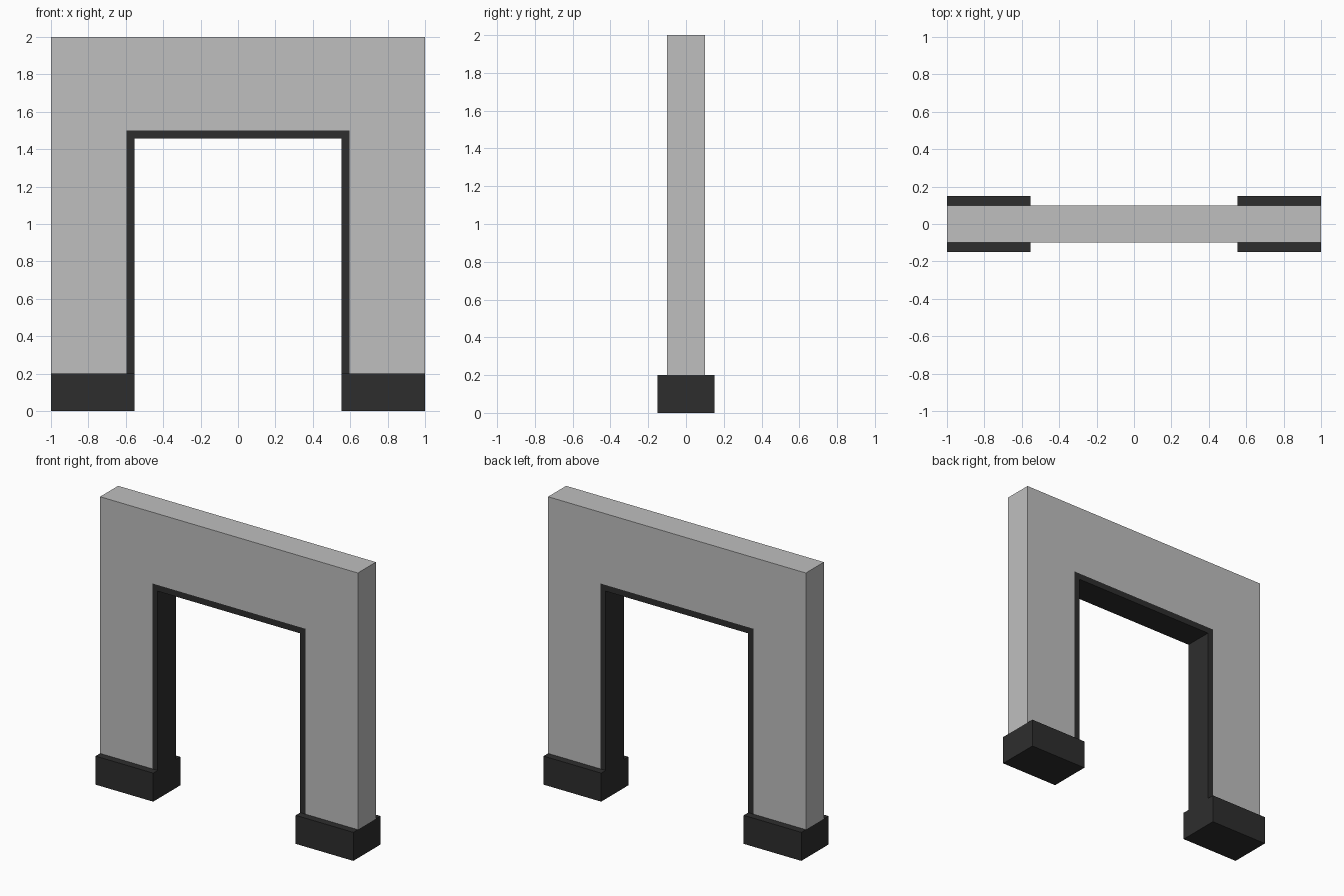
import bpy
import bmesh

cube = bpy.data.objects.get("Cube")
if cube:
    bpy.data.objects.remove(cube, do_unlink=True)


def make_material(name, value):
    mat = bpy.data.materials.new(name)
    mat.use_nodes = True
    colour = (value, value, value, 1)
    mat.diffuse_color = colour
    mat.node_tree.nodes["Principled BSDF"].inputs["Base Color"].default_value = colour
    return mat


light_grey = make_material("light grey", 0.52)
charcoal = make_material("charcoal", 0.027)


def extrude_profile(name, points, depth, mat):
    """Extrude an x-z outline along y, centred on y = 0."""
    bm = bmesh.new()
    face = bm.faces.new([bm.verts.new((x, -depth / 2, z)) for x, z in points])
    result = bmesh.ops.extrude_face_region(bm, geom=[face])
    moved = [v for v in result["geom"] if isinstance(v, bmesh.types.BMVert)]
    bmesh.ops.translate(bm, verts=moved, vec=(0, depth, 0))
    bmesh.ops.recalc_face_normals(bm, faces=bm.faces)
    mesh = bpy.data.meshes.new(name)
    bm.to_mesh(mesh)
    bm.free()
    mesh.materials.append(mat)
    obj = bpy.data.objects.new(name, mesh)
    bpy.context.collection.objects.link(obj)
    return obj


def arch_outline(outer, top, inner, underside, bottom):
    """Square arch outline, mirrored about x = 0."""
    half = [(inner, underside), (inner, bottom), (outer, bottom), (outer, top)]
    return half + [(-x, z) for x, z in reversed(half)]


BASE_TOP = 0.2

# Wall with a doorway, and the dark lining flush inside it
extrude_profile("wall", arch_outline(1.0, 2.0, 0.595, 1.5, BASE_TOP), 0.2, light_grey)
extrude_profile("doorway_lining", arch_outline(0.595, 1.5, 0.553, 1.457, BASE_TOP), 0.2, charcoal)

# Plinth under each leg
for name, side in (("left_plinth", 1), ("right_plinth", -1)):
    corners = [(0.553, 0), (1.0, 0), (1.0, BASE_TOP), (0.553, BASE_TOP)]
    extrude_profile(name, [(side * x, z) for x, z in corners], 0.3, charcoal)
